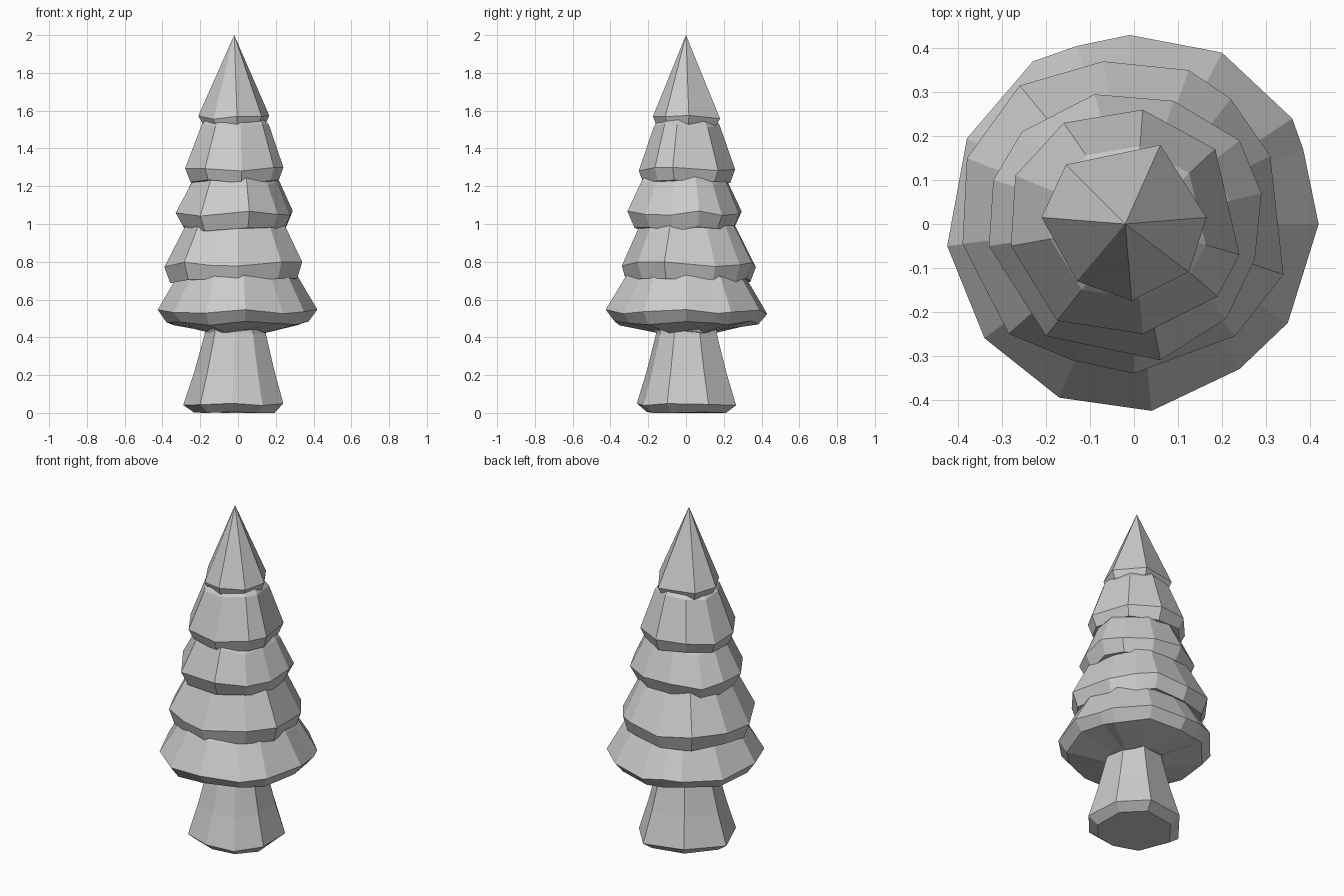
import bpy, bmesh, math


def stack(name, outline, rings, wobble=0.0, tip=None):
    """Faceted solid: one outline repeated at (height, scale) rings."""
    bm = bmesh.new()
    n = len(outline)
    loops = []
    for k, (z, s) in enumerate(rings):
        loop = []
        for i, (x, y) in enumerate(outline):
            w = wobble * math.sin(i * 2.3 + k * 0.8)
            loop.append(bm.verts.new((x * s, y * s, max(0, z + w))))
        loops.append(loop)
    for a, b in zip(loops, loops[1:]):
        for i in range(n):
            j = (i + 1) % n
            bm.faces.new((a[i], a[j], b[j], b[i]))
    bm.faces.new(loops[0][::-1])
    if tip:
        t = bm.verts.new(tip)
        for i in range(n):
            bm.faces.new((loops[-1][i], loops[-1][(i + 1) % n], t))
    else:
        bm.faces.new(loops[-1])
    bmesh.ops.recalc_face_normals(bm, faces=bm.faces[:])
    mesh = bpy.data.meshes.new(name)
    bm.to_mesh(mesh)
    bm.free()
    ob = bpy.data.objects.new(name, mesh)
    bpy.context.collection.objects.link(ob)
    return ob


# Flared trunk with a chamfered foot
stack("trunk",
      [(.24, -.10), (.23, .12), (.10, .265), (-.14, .22), (-.29, .03),
       (-.20, -.19), (-.03, -.26), (.13, -.225)],
      [(0, .8), (.045, 1), (.22, .80), (.42, .61), (.50, .58)], .006)

# Lowest, widest branch tier
stack("bottom_tier",
      [(.42, 0), (.385, .17), (.36, .24), (.20, .39), (-.01, .43),
       (-.13, .405), (-.23, .37), (-.38, .195), (-.425, -.05), (-.34, -.26),
       (-.17, -.395), (.04, -.425), (.24, -.33), (.35, -.225)],
      [(.435, .40), (.475, .89), (.535, 1), (.71, .76), (.80, .6)], .012)

# Second tier
stack("lower_middle_tier",
      [(.34, -.115), (.31, .155), (.22, .285), (.125, .35), (-.07, .37),
       (-.26, .315), (-.38, .15), (-.39, -.045), (-.285, -.25),
       (-.14, -.31), (0, -.34), (.23, -.255)],
      [(.71, .70), (.70, .92), (.785, 1), (.99, .72), (1.05, .6)], .014)

# Third tier
stack("upper_middle_tier",
      [(.29, .07), (.24, .19), (.09, .28), (-.09, .295), (-.255, .21),
       (-.32, .10), (-.33, -.05), (-.20, -.255), (.06, -.31),
       (.21, -.215), (.275, -.08)],
      [(.98, .70), (.975, .88), (1.055, 1), (1.22, .75), (1.28, .6)], .014)

# Fourth tier
stack("top_tier",
      [(.24, -.07), (.185, .17), (.02, .26), (-.16, .23), (-.27, .11),
       (-.28, -.05), (-.175, -.22), (.02, -.25), (.19, -.165)],
      [(1.22, .70), (1.225, .90), (1.29, 1), (1.52, .68), (1.57, .5)], .01)

# Pointed crown
stack("crown",
      [(.165, .015), (.06, .18), (-.155, .135), (-.21, .015),
       (-.13, -.13), (-.005, -.175), (.125, -.11)],
      [(1.50, .72), (1.525, .9), (1.565, 1)], .01, tip=(-.02, 0, 2))
